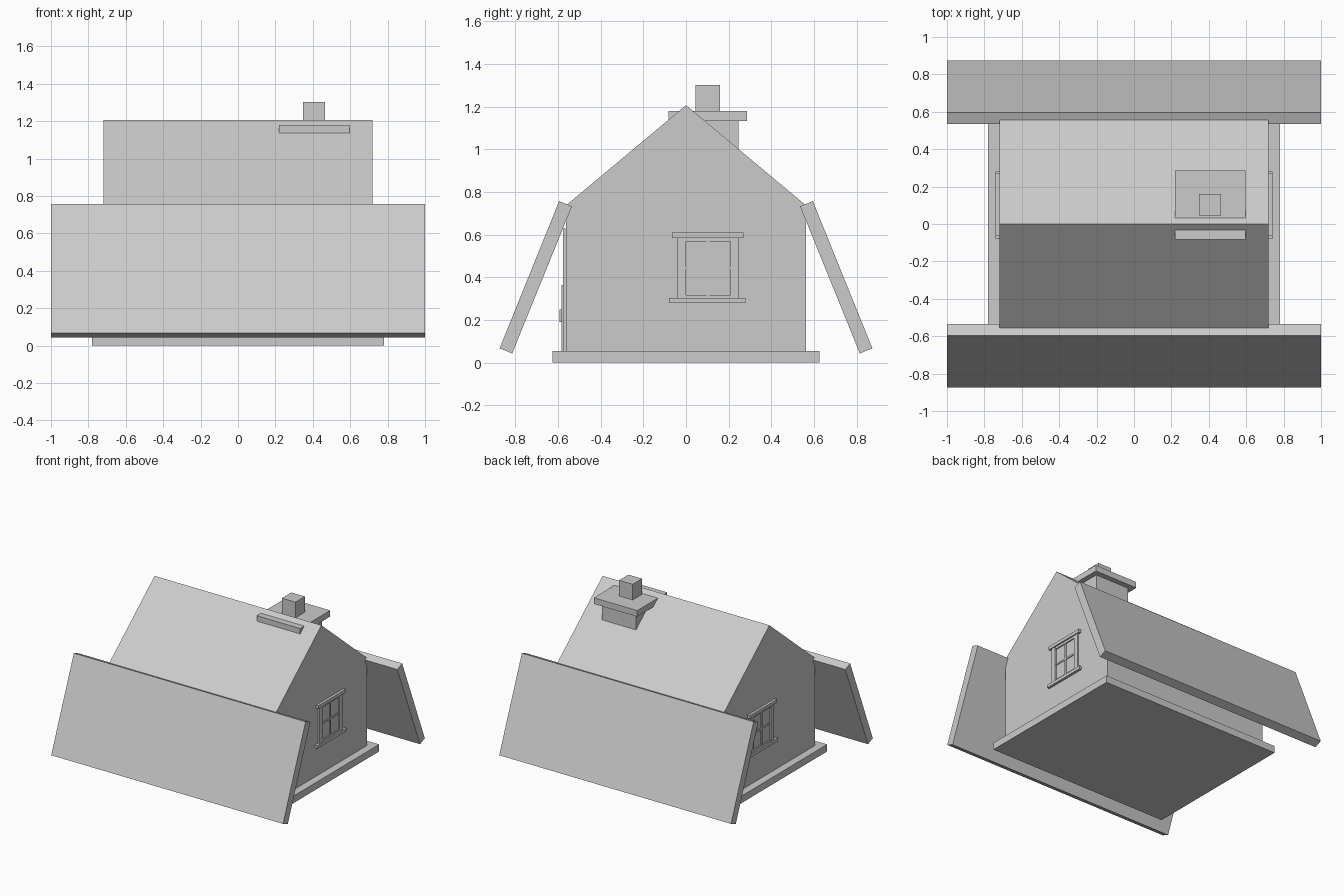
import bpy
import bmesh

cube = bpy.data.objects.get("Cube")
if cube:
    bpy.data.objects.remove(cube, do_unlink=True)

grey = bpy.data.materials.new("plain grey")
grey.use_nodes = True
GREY = (0.6, 0.6, 0.6, 1)
grey.diffuse_color = GREY
grey.node_tree.nodes["Principled BSDF"].inputs["Base Color"].default_value = GREY


def prism(name, profile, x0, x1):
    """Extrude a (y, z) profile along x."""
    bm = bmesh.new()
    face = bm.faces.new([bm.verts.new((x0, y, z)) for y, z in profile])
    side = bmesh.ops.extrude_face_region(bm, geom=[face])["geom"]
    verts = [v for v in side if isinstance(v, bmesh.types.BMVert)]
    bmesh.ops.translate(bm, verts=verts, vec=(x1 - x0, 0, 0))
    bmesh.ops.recalc_face_normals(bm, faces=bm.faces)
    mesh = bpy.data.meshes.new(name)
    bm.to_mesh(mesh)
    bm.free()
    mesh.materials.append(grey)
    obj = bpy.data.objects.new(name, mesh)
    bpy.context.collection.objects.link(obj)
    return obj


def box(name, x0, x1, y0, y1, z0, z1):
    return prism(name, [(y0, z0), (y1, z0), (y1, z1), (y0, z1)], x0, x1)


# Base slab and gabled house body
box("base_slab", -0.78, 0.78, -0.625, 0.625, 0, 0.055)
W = 0.563
prism("house_body", [(-W, 0.055), (W, 0.055), (W, 0.737), (0, 1.207), (-W, 0.737)],
      -0.72, 0.72)

# Leaning roof panels, front and back
for label, s in (("front", -1), ("back", 1)):
    panel = [(0.595, 0.757), (0.535, 0.733), (0.815, 0.043), (0.874, 0.067)]
    prism(label + "_roof_panel", [(s * y, z) for y, z in panel], -1, 1)

# Chimney
box("chimney_stack", 0.26, 0.555, -0.045, 0.245, 0.9, 1.135)
box("chimney_cap", 0.22, 0.595, -0.083, 0.287, 1.132, 1.18)
box("chimney_pot", 0.348, 0.465, 0.045, 0.16, 1.18, 1.302)

# Gable windows: name, y range, z range, projection from the wall
window_parts = [
    ("sill", -0.08, 0.28, 0.28, 0.304, 0.02),
    ("head", -0.065, 0.27, 0.585, 0.61, 0.02),
    ("front_jamb", -0.042, 0, 0.304, 0.585, 0.012),
    ("back_jamb", 0.208, 0.246, 0.304, 0.585, 0.012),
    ("bottom_rail", 0, 0.208, 0.304, 0.317, 0.009),
    ("top_rail", 0, 0.208, 0.567, 0.585, 0.009),
    ("mullion", 0.097, 0.111, 0.317, 0.567, 0.006),
    ("crossbar", 0, 0.208, 0.436, 0.449, 0.006),
]
for label, s in (("left", 1), ("right", -1)):
    for part, y0, y1, z0, z1, depth in window_parts:
        box(f"{label}_window_{part}", s * 0.71, s * (0.72 + depth), y0, y1, z0, z1)

# Front door with frame
box("door_lower", -0.14, 0.14, -0.583, -0.55, 0.055, 0.365)
box("door_upper", -0.14, 0.14, -0.572, -0.55, 0.365, 0.59)
box("door_lintel", -0.18, 0.18, -0.576, -0.55, 0.59, 0.63)
for label, s in (("left", 1), ("right", -1)):
    box(label + "_door_jamb", s * 0.14, s * 0.18, -0.576, -0.55, 0.055, 0.59)
box("door_handle", 0.09, 0.115, -0.592, -0.58, 0.19, 0.25)
